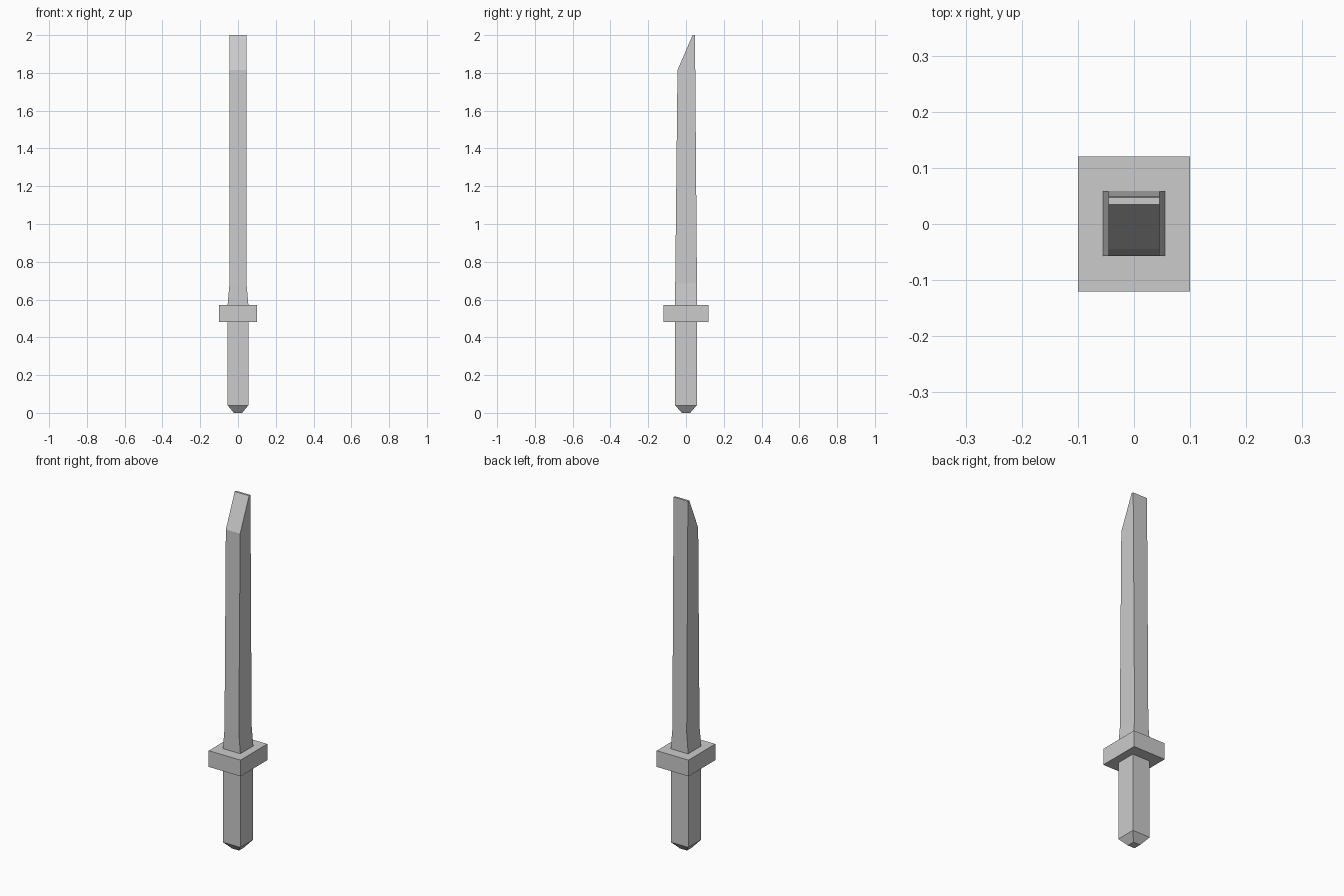
import bpy, bmesh

if "Cube" in bpy.data.objects:
    bpy.data.objects.remove(bpy.data.objects["Cube"])


def loft(name, sections):
    """Skin rectangular sections (z, half width x, y front, y back) and cap both ends."""
    bm = bmesh.new()
    rings = [[bm.verts.new(p) for p in ((-w, y0, z), (w, y0, z), (w, y1, z), (-w, y1, z))]
             for z, w, y0, y1 in sections]
    for a, b in zip(rings, rings[1:]):
        for i in range(4):
            j = (i + 1) % 4
            bm.faces.new((a[i], a[j], b[j], b[i]))
    bm.faces.new(rings[0][::-1])
    bm.faces.new(rings[-1])
    bmesh.ops.recalc_face_normals(bm, faces=bm.faces)
    mesh = bpy.data.meshes.new(name)
    bm.to_mesh(mesh)
    bm.free()
    obj = bpy.data.objects.new(name, mesh)
    bpy.context.collection.objects.link(obj)
    return obj


# Grip with the tapered pommel at its foot
loft("grip", [(0, 0.022, -0.022, 0.022),
              (0.04, 0.055, -0.057, 0.057),
              (0.48, 0.055, -0.057, 0.057)])

# Rectangular crossguard
loft("guard", [(0.48, 0.1, -0.12, 0.12),
               (0.572, 0.1, -0.12, 0.12)])

# Blade: flared root, slow taper, slanted tip
loft("blade", [(0.572, 0.055, -0.057, 0.059),
               (0.685, 0.045, -0.057, 0.058),
               (1.815, 0.045, -0.045, 0.049),
               (2.0, 0.045, 0.035, 0.047)])
